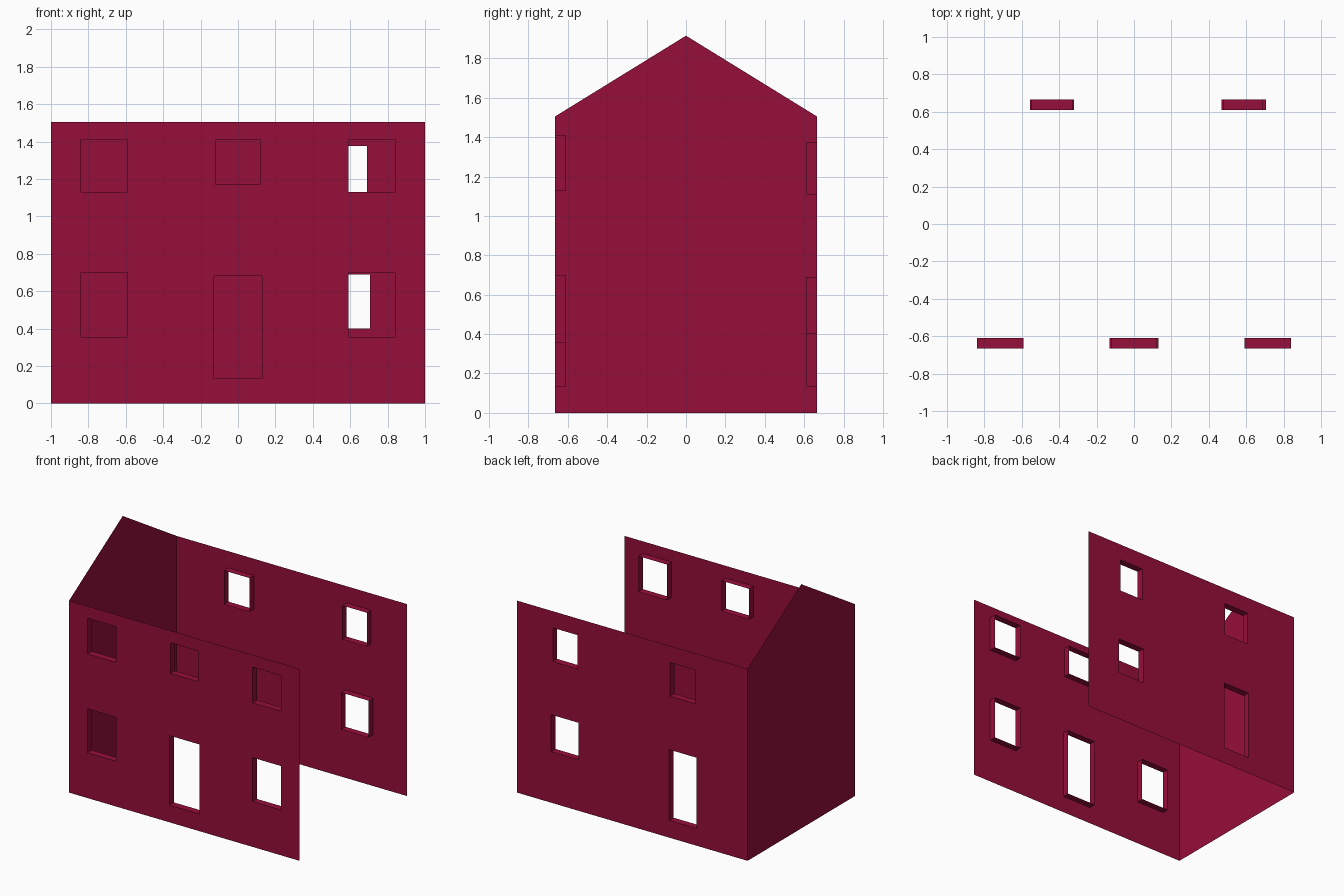
import bpy, bmesh

if "Cube" in bpy.data.objects:
    bpy.data.objects.remove(bpy.data.objects["Cube"])

HALF_X, HALF_Y = 1.0, 0.665      # house footprint
EAVES, RIDGE = 1.505, 1.915      # wall and gable heights
DEPTH = 0.055                    # depth of the opening reveals

crimson = bpy.data.materials.new("crimson")
crimson.diffuse_color = (0.305, 0.0044, 0.042, 1)
crimson.use_nodes = True
crimson.node_tree.nodes["Principled BSDF"].inputs["Base Color"].default_value = crimson.diffuse_color


def finish(name, bm):
    mesh = bpy.data.meshes.new(name)
    bm.to_mesh(mesh)
    bm.free()
    mesh.materials.append(crimson)
    obj = bpy.data.objects.new(name, mesh)
    bpy.context.collection.objects.link(obj)
    return obj


def add_face(bm, points, direction):
    """Add a face whose normal points along the given direction."""
    face = bm.faces.new([bm.verts.new(p) for p in points])
    face.normal_update()
    if face.normal.dot(direction) < 0:
        face.normal_flip()


def wall(name, side, openings):
    """Thin wall at y = side * HALF_Y; openings are (x0, x1, z0, z1)."""
    bm = bmesh.new()
    y = side * HALF_Y
    xs = sorted({-HALF_X, HALF_X, *(v for o in openings for v in o[:2])})
    zs = sorted({0, EAVES, *(v for o in openings for v in o[2:])})
    # wall sheet, leaving the openings empty
    for a, b in zip(xs, xs[1:]):
        for c, d in zip(zs, zs[1:]):
            mx, mz = (a + b) / 2, (c + d) / 2
            if any(o[0] < mx < o[1] and o[2] < mz < o[3] for o in openings):
                continue
            add_face(bm, [(a, y, c), (b, y, c), (b, y, d), (a, y, d)], (0, side, 0))
    # reveals running inward from each opening
    inner = y - side * DEPTH
    for a, b, c, d in openings:
        for x, nx in ((a, 1), (b, -1)):
            add_face(bm, [(x, y, c), (x, inner, c), (x, inner, d), (x, y, d)], (nx, 0, 0))
        for z, nz in ((c, 1), (d, -1)):
            add_face(bm, [(a, y, z), (b, y, z), (b, inner, z), (a, inner, z)], (0, 0, nz))
    bmesh.ops.remove_doubles(bm, verts=bm.verts, dist=1e-5)
    return finish(name, bm)


# Front wall: two window columns, a middle window and a door
front = [(-0.12, 0.12, 1.17, 1.41), (-0.13, 0.13, 0.135, 0.68)]
for x0, x1 in ((-0.84, -0.592), (0.592, 0.84)):
    front += [(x0, x1, 1.13, 1.41), (x0, x1, 0.355, 0.70)]
wall("front_wall", -1, front)

# Back wall: three windows and a door
wall("back_wall", 1, [
    (-0.548, -0.327, 1.11, 1.375), (0.477, 0.69, 1.11, 1.375),
    (-0.557, -0.32, 0.135, 0.69), (0.467, 0.705, 0.40, 0.69)])

# Gable end on the left; the right end and roof are open
bm = bmesh.new()
add_face(bm, [(-HALF_X, y, z) for y, z in (
    (-HALF_Y, 0), (HALF_Y, 0), (HALF_Y, EAVES), (0, RIDGE), (-HALF_Y, EAVES))], (-1, 0, 0))
finish("gable_wall", bm)
